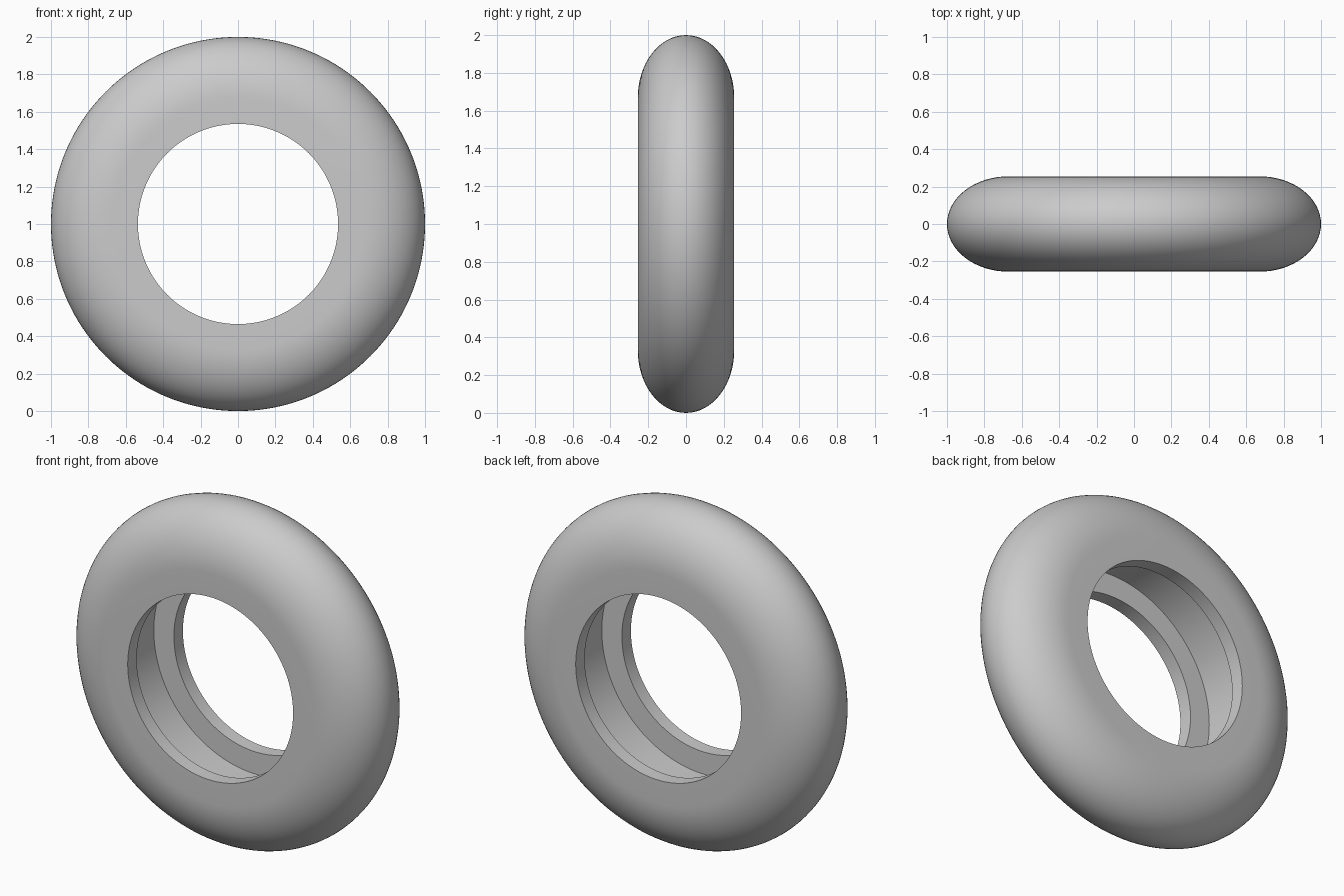
import bpy, bmesh
from math import sin, cos, pi, radians

cube = bpy.data.objects.get("Cube")
if cube:
    bpy.data.objects.remove(cube, do_unlink=True)

# Main sizes
SEGMENTS = 160
OUTER, SHOULDER, BORE, GROOVE = 1.0, 0.67, 0.535, 0.665
HALF_WIDTH, LIP = 0.255, 0.083
ARC_STEPS = 32

# Single grey rubber
rubber = bpy.data.materials.new("grey_rubber")
rubber.use_nodes = True
grey = (0.6, 0.6, 0.6, 1.0)
rubber.diffuse_color = grey
rubber.node_tree.nodes["Principled BSDF"].inputs["Base Color"].default_value = grey

# Cross-section as (radius, y): rounded tread, flat side walls, inner lips and groove
profile = []
for i in range(ARC_STEPS + 1):
    a = -pi / 2 + pi * i / ARC_STEPS
    profile.append((SHOULDER + (OUTER - SHOULDER) * cos(a), HALF_WIDTH * sin(a)))
inner = HALF_WIDTH - LIP
profile += [(BORE, HALF_WIDTH), (BORE, inner), (GROOVE, inner),
            (GROOVE, -inner), (BORE, -inner), (BORE, -HALF_WIDTH)]

# Sweep the cross-section around the axle
bm = bmesh.new()
rings = []
for s in range(SEGMENTS):
    t = 2 * pi * s / SEGMENTS
    rings.append([bm.verts.new((r * cos(t), y, 1 + r * sin(t))) for r, y in profile])
for s, ring in enumerate(rings):
    following = rings[(s + 1) % SEGMENTS]
    for i in range(len(profile)):
        j = (i + 1) % len(profile)
        bm.faces.new((ring[i], ring[j], following[j], following[i]))
bmesh.ops.recalc_face_normals(bm, faces=bm.faces)

mesh = bpy.data.meshes.new("tyre")
bm.to_mesh(mesh)
bm.free()
mesh.materials.append(rubber)
tyre = bpy.data.objects.new("tyre", mesh)
bpy.context.collection.objects.link(tyre)

# Smooth tread, crisp lip edges
bpy.ops.object.select_all(action="DESELECT")
tyre.select_set(True)
bpy.context.view_layer.objects.active = tyre
bpy.ops.object.shade_smooth_by_angle(angle=radians(30))
